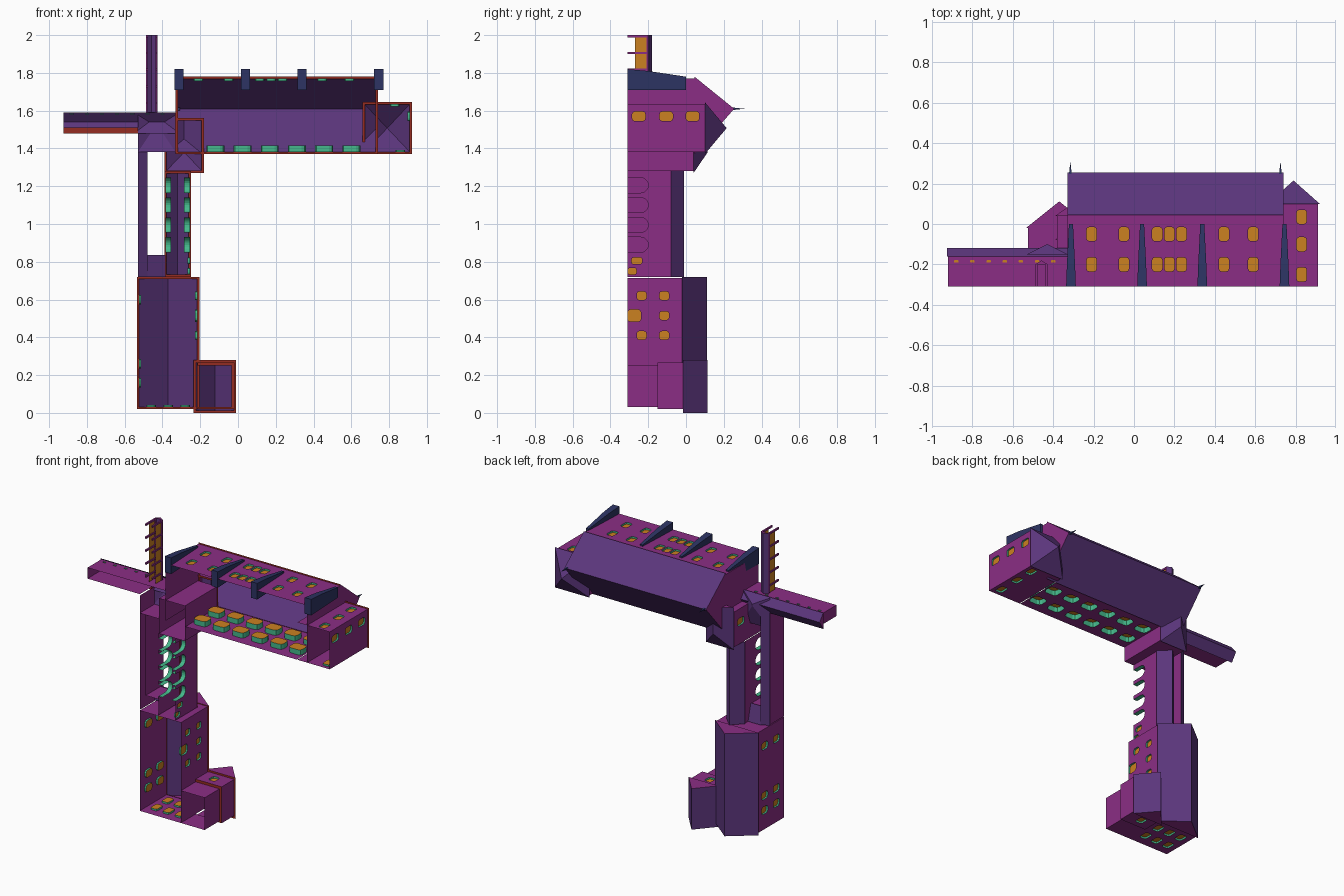
import bpy, bmesh, math
from mathutils import Vector

if "Cube" in bpy.data.objects:
    bpy.data.objects.remove(bpy.data.objects["Cube"])

def mat(name, c):
    m = bpy.data.materials.new(name)
    m.diffuse_color = (*c, 1)
    m.use_nodes = True
    m.node_tree.nodes["Principled BSDF"].inputs["Base Color"].default_value = m.diffuse_color
    return m

WALL = mat("magenta wall", (.26, .027, .235))
ROOF = mat("purple roof", (.105, .036, .2))
GLASS = mat("orange glass", (.6, .22, .015))
TRIM = mat("green reveal", (.06, .48, .26))
NAVY = mat("navy stone", (.026, .034, .125))
RED = mat("red soffit", (.3, .025, .015))
G = -.31  # ground level; the building's own up is +y

def sheet(name, faces):
    """faces: (points, material, outward direction)"""
    bm = bmesh.new()
    mats = []
    for pts, m, out in faces:
        f = bm.faces.new([bm.verts.new(p) for p in pts])
        f.normal_update()
        if out is not None and f.normal.dot(Vector(out)) < 0:
            f.normal_flip()
        if m not in mats:
            mats.append(m)
        f.material_index = mats.index(m)
    bmesh.ops.remove_doubles(bm, verts=bm.verts, dist=1e-5)
    me = bpy.data.meshes.new(name)
    bm.to_mesh(me)
    bm.free()
    for m in mats:
        me.materials.append(m)
    ob = bpy.data.objects.new(name, me)
    bpy.context.collection.objects.link(ob)
    return ob

def hull(name, pts, m):
    bm = bmesh.new()
    for p in pts:
        bm.verts.new(p)
    bmesh.ops.convex_hull(bm, input=bm.verts)
    me = bpy.data.meshes.new(name)
    bm.to_mesh(me)
    bm.free()
    me.materials.append(m)
    bpy.context.collection.objects.link(bpy.data.objects.new(name, me))

def box(name, x0, x1, y0, y1, z0, z1, m):
    hull(name, [(x, y, z) for x in (x0, x1) for y in (y0, y1) for z in (z0, z1)], m)

def wall(axis, pos, out, u0, u1, y0, y1, wins):
    """Wall sheet with recessed openings: (u, y, width, height, depth, kind)."""
    def P(u, v, d=0):
        return (u, v, pos - out * d) if axis == 'x' else (pos - out * d, v, u)
    n = (0, 0, out) if axis == 'x' else (out, 0, 0)
    faces = []
    R = [(u - w / 2, u + w / 2, max(v - h / 2, y0), v + h / 2) for u, v, w, h, d, k in wins]
    us = sorted({u0, u1, *[r[0] for r in R], *[r[1] for r in R]})
    vs = sorted({y0, y1, *[r[2] for r in R], *[r[3] for r in R]})
    for a, b in zip(us, us[1:]):
        for c, e in zip(vs, vs[1:]):
            mu, mv = (a + b) / 2, (c + e) / 2
            if not any(r[0] < mu < r[1] and r[2] < mv < r[3] for r in R):
                faces.append(([P(a, c), P(b, c), P(b, e), P(a, e)], WALL, n))
    for (a, b, c, e), (u, v, w, h, d, kind) in zip(R, wins):
        arch = kind == 'arch'
        r, seg = (w / 2, 5) if arch else (min(w, h) * .28, 2)
        loop = []
        for i, (cu, cv, su, sv) in enumerate([(b, e, 1, 1), (a, e, -1, 1), (a, c, -1, -1), (b, c, 1, -1)]):
            if arch and i > 1:
                loop.append((cu, cv))
                continue
            arc = []
            for k in range(seg + 1):
                t = math.pi / 2 * (i + k / seg)
                arc.append((cu - su * r + r * math.cos(t), cv - sv * r + r * math.sin(t)))
            faces.append(([P(cu, cv)] + [P(*p) for p in arc], WALL, n))
            loop += arc
        clean = [p for i, p in enumerate(loop) if math.dist(p, loop[i - 1]) > 1e-5]
        for i, p in enumerate(clean):
            q = clean[i - 1]
            inward = P(u - (p[0] + q[0]) / 2, v - (p[1] + q[1]) / 2)
            inward = (inward[0], inward[1], 0) if axis == 'x' else (0, inward[1], inward[2])
            if not (arch and abs(p[1] - c) + abs(q[1] - c) < 1e-5):
                faces.append(([P(*p), P(*q), P(*q, d), P(*p, d)], TRIM, inward))
        if not arch:
            faces.append(([P(*p, d) for p in clean], GLASS, n))
    return faces

def block(name, x0, x1, z0, z1, top, sides="NSEW", y0=G, **wins):
    spec = {'N': ('x', z1, 1, x0, x1), 'S': ('x', z0, -1, x0, x1),
            'E': ('z', x1, 1, z0, z1), 'W': ('z', x0, -1, z0, z1)}
    faces = []
    for s in sides:
        faces += wall(*spec[s], y0, top, wins.get(s, []))
    sheet(name + "_walls", faces)

def roof(name, x0, x1, z0, z1, eave, top, axis='z', ridge=None, hips=(0, 0), soffit=.012):
    """Gabled or hipped roof sheet with a thin red soffit ring under the eaves."""
    if axis == 'z':
        m = (x0 + x1) / 2 if ridge is None else ridge
        A, B = (m, top, z0 + hips[0]), (m, top, z1 - hips[1])
        c = [(x0, eave, z0), (x0, eave, z1), (x1, eave, z1), (x1, eave, z0)]
        ends = [(0, 0, -1), (0, 0, 1)]
    else:
        m = (z0 + z1) / 2 if ridge is None else ridge
        A, B = (x0 + hips[0], top, m), (x1 - hips[1], top, m)
        c = [(x0, eave, z0), (x1, eave, z0), (x1, eave, z1), (x0, eave, z1)]
        ends = [(-1, 0, 0), (1, 0, 0)]
    up = (0, 1, 0)
    sides = [[c[0], c[1], B, A], [c[3], c[2], B, A]]
    if math.dist(A, B) < 1e-4:
        sides = [[c[0], c[1], A], [c[3], c[2], A]]
    faces = [(s, ROOF, up) for s in sides]
    for tri, h, d in (([c[0], c[3], A], hips[0], ends[0]), ([c[1], c[2], B], hips[1], ends[1])):
        faces.append((tri, ROOF if h else WALL, up if h else d))
    if soffit:
        s = soffit
        i = [(p[0] + (s if p[0] == x0 else -s), eave, p[2] + (s if p[2] == z0 else -s)) for p in c]
        faces += [([c[k - 1], c[k], i[k], i[k - 1]], RED, (0, -1, 0)) for k in range(4)]
    sheet(name + "_roof", faces)

def W(us, vs, w=.05, h=.07, d=.012):
    return [(u, v, w, h, d, 'win') for u in us for v in vs]

# Great hall with gabled roof
rows = (-.2, -.05)
block("hall", -.33, .74, 1.38, 1.77, .045, "NEW",
      N=W((-.21, -.05, .115, .175, .235, .445, .59), rows))
sheet("hall_court_wall", wall('x', 1.38, -1, -.18, .66, G, .045,
      W([-.12 + .144 * i for i in range(6)], (-.21, -.06), .095, .08, .035)))
roof("hall", -.33, .74, 1.37, 1.78, .045, .255, 'x', ridge=1.61)
for x in (-.315, .725):
    hull("roof_spike", [(x + a, .235, 1.61 + b) for a in (-.008, .008) for b in (-.008, .008)]
         + [(x, .31, 1.61)], NAVY)

# Tapered buttresses along the hall
for x in (-.312, .04, .338, .745):
    hull("buttress", [(x + s * w, y, z) for s in (-1, 1) for w, y, z in
         ((.024, G, 1.71), (.024, G, 1.82), (.02, -.2, 1.81), (.01, 0, 1.78), (.01, 0, 1.71))], NAVY)

# Corner tower with pyramid roof
block("tower", .665, .91, 1.38, 1.635, .1, "NSE", N=W((.83,), (-.25, -.1, .035)),
      E=W((1.57,), (-.25, -.105, .035)), S=W((.86,), (-.25, -.1, .035)))
block("tower_upper", .665, .91, 1.38, 1.635, .1, "W", y0=0)
roof("tower", .66, .92, 1.37, 1.645, .1, .215, hips=(.1375, .1375))

# Stair block at the inner corner of the hall
block("stair_block", -.38, -.185, 1.28, 1.52, .04, "NSEW", W=W((1.43,), (-.05,)), )
roof("stair_block", -.39, -.18, 1.27, 1.56, .04, .115, hips=(.11, 0))

# Arcaded link wing
arches = [(z, -.255, .08, .11, .03, 'arch') for z in (.89, .995, 1.1, 1.205)]
block("arcade", -.385, -.255, .72, 1.28, -.08, "EW", W=arches,
      E=arches + W((.805,), (-.26,), .035, .055) + W((.75,), (-.285,), .035, .045))
roof("arcade", -.39, -.25, .72, 1.28, -.08, -.01)

# Narrow outer range beside the small yard
block("outer_range", -.525, -.48, .72, 1.5, -.15, "W")
block("outer_range_inner", -.525, -.48, .83, 1.38, -.12, "E")
sheet("outer_range_roof", [([(-.53, -.15, .72), (-.53, -.15, 1.5), (-.48, -.12, 1.5),
                            (-.48, -.12, .72)], ROOF, (0, 1, 0))])
block("yard_link", -.48, -.385, .72, .83, -.15, "N")
sheet("yard_link_roof", [([(-.48, -.12, .72), (-.385, -.12, .72), (-.385, -.15, .835),
                          (-.48, -.15, .835)], ROOF, (0, 1, 0))])
block("corner_link", -.525, -.38, 1.38, 1.59, -.15, "S")
roof("corner_link", -.53, -.33, 1.38, 1.59, -.15, -.1, ridge=-.43, hips=(.15, .05), soffit=0)

# West gallery with slit windows and a deep eave
slits = [-.88 + .08 * i for i in range(7)]
block("gallery", -.92, -.33, 1.51, 1.585, -.16, "NW", N=W(slits, (-.185,), .022, .012, .006))
block("gallery_front", -.92, -.525, 1.51, 1.585, -.16, "S")
roof("gallery", -.925, -.33, 1.48, 1.59, -.16, -.12, 'x', ridge=1.54, soffit=0)
sheet("gallery_soffit", [([(-.925, -.16, 1.48), (-.53, -.16, 1.48), (-.53, -.16, 1.512),
                          (-.925, -.16, 1.512)], RED, (0, -1, 0))])

# Covered walkway on posts
for x in (-.482, -.433):
    s = -1 if x < -.45 else 1
    sheet("walkway_glazing", [([(x, -.27, 1.59), (x, -.27, 1.995), (x, -.21, 1.995),
                               (x, -.21, 1.59)], GLASS, (s, 0, 0))])
    box("walkway_beam", x - .004, x + .004, -.21, -.197, 1.59, 2, WALL)
    for i in range(5):
        z = 1.64 + i * .0885
        box("walkway_post", x - .005, x + .005, G, -.2, z - .006, z + .006, WALL)
roof("walkway", -.488, -.427, 1.59, 2, -.2, -.18, soffit=0)

# South range with steep gables
block("south_range", -.525, -.215, .03, .715, -.02,
      E=W((.62, .41), (-.235, -.115), .045, .05) + W((.515,), (-.115,), .045, .05)
      + W((.515,), (-.275,), .065, .075),
      W=W((.6, .26, .16), (-.225, -.1), .05, .065),
      S=W((-.46, -.37, -.28), (-.22, -.1)))
roof("south_range", -.535, -.205, .02, .72, -.02, .112)

# Gatehouse with jettied upper floor
block("gatehouse_lower", -.215, -.035, .03, .25, -.15, "NSE")
block("gatehouse_upper", -.215, -.018, .02, .268, -.015, "NSE",
      y0=-.15, N=W((-.125,), (-.08,), .05, .06), S=W((-.125,), (-.08,), .05, .06))
sheet("jetty_soffit", [([(a, -.15, c), (b, -.15, c), (b, -.15, e), (a, -.15, e)], RED, (0, -1, 0))
      for a, b, c, e in ((-.215, -.018, .02, .03), (-.215, -.018, .25, .268), (-.035, -.018, .03, .25))])
roof("gatehouse", -.235, -.01, 0, .28, -.015, .115, ridge=-.122)
